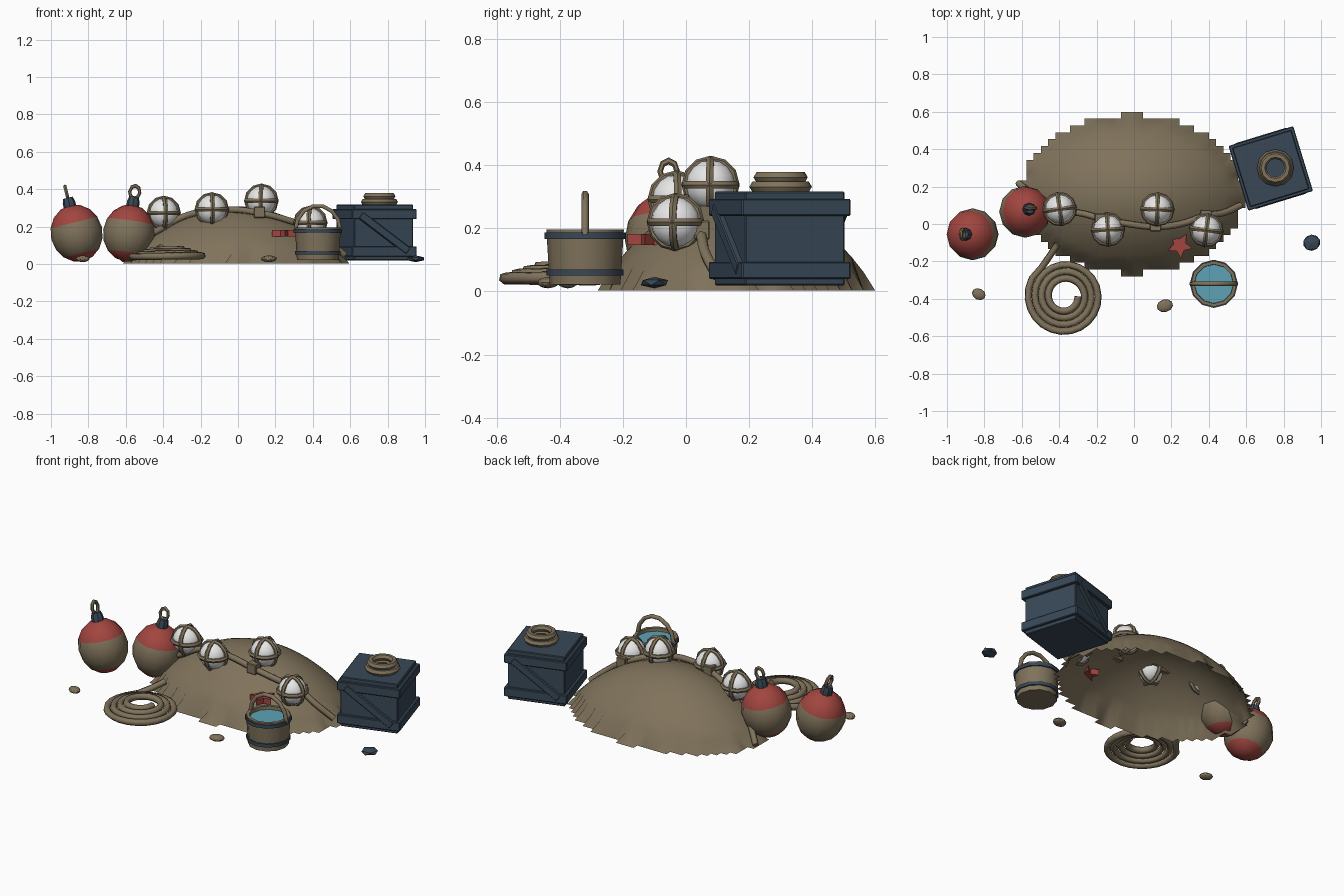
import bpy, bmesh, math
from mathutils import Matrix

if "Cube" in bpy.data.objects:
    bpy.data.objects.remove(bpy.data.objects["Cube"])

def mat(name, c):
    m = bpy.data.materials.new(name)
    m.diffuse_color = (*c, 1)
    m.use_nodes = True
    m.node_tree.nodes["Principled BSDF"].inputs["Base Color"].default_value = m.diffuse_color
    return m

TAN = mat("hemp tan", (0.215, 0.17, 0.105))
RED = mat("buoy red", (0.36, 0.06, 0.05))
NAVY = mat("dark navy", (0.04, 0.065, 0.095))
WHITE = mat("float white", (0.85, 0.85, 0.85))
WATER = mat("water blue", (0.11, 0.36, 0.46))

def make(name, bm, mats, M=Matrix(), smooth=None):
    bmesh.ops.recalc_face_normals(bm, faces=bm.faces[:])
    me = bpy.data.meshes.new(name)
    bm.to_mesh(me)
    bm.free()
    for m in mats:
        me.materials.append(m)
    ob = bpy.data.objects.new(name, me)
    ob.matrix_world = M
    bpy.context.collection.objects.link(ob)
    if smooth:
        bpy.ops.object.select_all(action='DESELECT')
        ob.select_set(True)
        bpy.context.view_layer.objects.active = ob
        bpy.ops.object.shade_smooth_by_angle(angle=math.radians(smooth))
    return ob

def T(x, y, z):
    return Matrix.Translation((x, y, z))

def R(deg, axis):
    return Matrix.Rotation(math.radians(deg), 4, axis)

def box(name, size, m, M):
    bm = bmesh.new()
    bmesh.ops.create_cube(bm, size=1, matrix=Matrix.Diagonal((*size, 1)))
    bmesh.ops.bevel(bm, geom=bm.edges[:], offset=0.004, segments=1, affect='EDGES')
    return make(name, bm, [m], M)

def lathe(name, prof, n, m, M, closed=False, smooth=35):
    """Spin an (r, z) profile about z."""
    bm = bmesh.new()
    rings = [[bm.verts.new((r * math.cos(2 * math.pi * i / n), r * math.sin(2 * math.pi * i / n), z))
              for i in range(n)] for r, z in prof]
    for a, b in zip(rings, rings[1:] + (rings[:1] if closed else [])):
        for i in range(n):
            j = (i + 1) % n
            bm.faces.new((a[i], a[j], b[j], b[i]))
    if not closed:
        bm.faces.new(rings[0])
        bm.faces.new(rings[-1])
    return make(name, bm, [m], M, smooth)

def torus(name, R0, r, n, m, M, k=6):
    prof = [(R0 + r * math.cos(2 * math.pi * i / k), r * math.sin(2 * math.pi * i / k)) for i in range(k)]
    return lathe(name, prof, n, m, M, True, 50)

def tube(name, pts, r, m, smooth_path=False):
    cu = bpy.data.curves.new(name, 'CURVE')
    cu.dimensions = '3D'
    cu.bevel_depth, cu.bevel_resolution, cu.use_fill_caps = r, 1, True
    sp = cu.splines.new('BEZIER' if smooth_path else 'POLY')
    if smooth_path:
        cu.resolution_u = 4
        sp.bezier_points.add(len(pts) - 1)
        for b, p in zip(sp.bezier_points, pts):
            b.co = p
            b.handle_left_type = b.handle_right_type = 'AUTO'
    else:
        sp.points.add(len(pts) - 1)
        for b, p in zip(sp.points, pts):
            b.co = (*p, 1)
    cu.materials.append(m)
    ob = bpy.data.objects.new(name, cu)
    bpy.context.collection.objects.link(ob)
    bpy.ops.object.select_all(action='DESELECT')
    ob.select_set(True)
    bpy.context.view_layer.objects.active = ob
    bpy.ops.object.convert(target='MESH')
    return ob

# net heap: domed sheet on a grid, trimmed to a stepped oval edge lying on the ground
CX, CY, RX, RY = -0.01, 0.16, 0.605, 0.44
def height(x, y):
    q = 1 - ((x - CX) / RX) ** 2 - ((y - CY) / RY) ** 2
    return 0.305 * max(q, 0) ** 0.9 + 0.003

bm = bmesh.new()
bmesh.ops.create_grid(bm, x_segments=31, y_segments=24, size=1)
outside = []
for f in bm.faces:
    c = f.calc_center_median()
    if c.x ** 2 + (1.03 * c.y) ** 2 > 0.98:
        outside.append(f)
bmesh.ops.delete(bm, geom=outside, context='FACES')
for v in bm.verts:
    v.co.x, v.co.y = CX + v.co.x * RX, CY + v.co.y * RY
    v.co.z = 0.003 if v.is_boundary else height(v.co.x, v.co.y)
make("net_heap", bm, [TAN], Matrix(), 60)

# head rope draped over the heap, with knots
path = [(-.62, .22), (-.52, .14), (-.42, .06), (-.3, .06), (-.18, .03), (-.03, .0), (.115, -.015),
        (.25, .0), (.385, .045), (.48, .06), (.57, .1)]
tube("head_rope", [(x, y, height(x, y) + .02) for x, y in path], .018, TAN, True)
for i, (x, y) in enumerate([(-.18, .03), (.115, -.015), (.385, .05)]):
    box(f"rope_knot_{i}", (.06, .05, .06), TAN, T(x, y, height(x, y) + .025))

# glass floats, each in three rope hoops
for i, p in enumerate([(-.397, .08, .273), (-.14, -.03, .292), (.125, .078, .338), (.387, -.033, .22)]):
    bm = bmesh.new()
    bmesh.ops.create_uvsphere(bm, u_segments=12, v_segments=8, radius=.08)
    M = T(*p) @ R(8 - 5 * i, 'Z')
    make(f"float_{i}", bm, [WHITE], M, 60)
    for j, Q in enumerate([Matrix(), R(90, 'X'), R(90, 'Y')]):
        torus(f"float_{i}_hoop_{j}", .079, .0135, 12, TAN, M @ Q)

# buoys: tan middle, red ends, dark neck and rope eye
for i, (p, tilt, turn) in enumerate([((-.863, -.055, .165), R(-14, 'Y'), 90),
                                     ((-.583, .065, .165), R(8, 'Y') @ R(-5, 'X'), 0)]):
    M = T(*p) @ tilt
    bm = bmesh.new()
    bmesh.ops.create_uvsphere(bm, u_segments=12, v_segments=8, radius=1,
                              matrix=Matrix.Diagonal((.139, .139, .154, 1)))
    for f in bm.faces:
        z = f.calc_center_median().z
        f.material_index = 1 if z > .06 or z < -.11 else 0
    make(f"buoy_{i}", bm, [TAN, RED], M, 40)
    lathe(f"buoy_{i}_neck", [(.034, .14), (.034, .17), (.026, .195)], 8, NAVY, M)
    torus(f"buoy_{i}_eye", .03, .01, 8, TAN, M @ T(0, 0, .222) @ R(turn, 'Z') @ R(90, 'X') @ Matrix.Diagonal((.9, 1.15, 1, 1)))

# coiled rope with its loose tail running to the heap
pts = []
turns, N = 3.58, 80
for i in range(N + 1):
    t = i / N
    a, r = -2 * math.pi * turns * t, .07 + .13 * t
    pts.append((-.37 + r * math.cos(a), -.387 + r * math.sin(a), .08 - .042 * t))
pts += [(-.495, -.235, .045), (-.45, -.17, .065), (-.41, -.11, .09)]
tube("coiled_rope", pts, .019, TAN)

# bucket with hoops, water and handle
B = T(.427, -.32, 0)
lathe("bucket", [(.112, .022), (.123, .196), (.105, .196), (.103, .165)], 12, TAN, B)
for z, r in ((.06, .115), (.177, .122)):
    lathe("bucket_hoop", [(r - .006, z - .01), (r + .007, z - .01), (r + .007, z + .01), (r - .006, z + .01)],
          12, NAVY, B, True)
lathe("bucket_water", [(.105, .17), (.105, .176)], 12, WATER, B)
tube("bucket_handle", [(.427 + .12 * math.cos(math.pi * i / 7), -.32, .18 + .132 * math.sin(math.pi * i / 7))
                       for i in range(8)], .012, TAN)

# crate with corner bands and diagonal braces
C = T(.731, .297, 0) @ R(17, 'Z')
box("crate", (.33, .33, .298), NAVY, C @ T(0, 0, .168))
for z in (.067, .267):
    for k in range(4):
        box("crate_band", (.36, .024, .054), NAVY, C @ R(90 * k, 'Z') @ T(0, -.169, z))
for k in (0, 180):
    box("crate_brace", (.33, .03, .042), NAVY, C @ R(k, 'Z') @ T(0, -.169, .166) @ R(36, 'Y'))

# small rope ring stacked on the crate
for z, r in ((.332, .08), (.362, .067)):
    torus("crate_rope_ring", r, .019, 12, TAN, T(.756, .3, z))

# starfish
bm = bmesh.new()
star = [bm.verts.new(((.034 if i % 2 else .07) * math.cos(math.pi * i / 5 + 1.03),
                      (.034 if i % 2 else .07) * math.sin(math.pi * i / 5 + 1.03), -.017)) for i in range(10)]
f = bm.faces.new(star)
for v in bmesh.ops.extrude_face_region(bm, geom=[f])['geom']:
    if isinstance(v, bmesh.types.BMVert):
        v.co.z = .017
make("starfish", bm, [RED], T(.245, -.115, .165))

# pebbles
for i, (x, y, rx, ry, a, m) in enumerate([(-.83, -.375, .038, .03, -25, TAN), (.165, -.437, .044, .034, 15, TAN),
                                          (.95, -.1, .052, .048, 20, NAVY)]):
    bm = bmesh.new()
    bmesh.ops.create_icosphere(bm, subdivisions=1 if m is NAVY else 2, radius=1)
    make(f"pebble_{i}", bm, [m], T(x, y, .028) @ R(a, 'Z') @ Matrix.Diagonal((rx, ry, .018, 1)))
